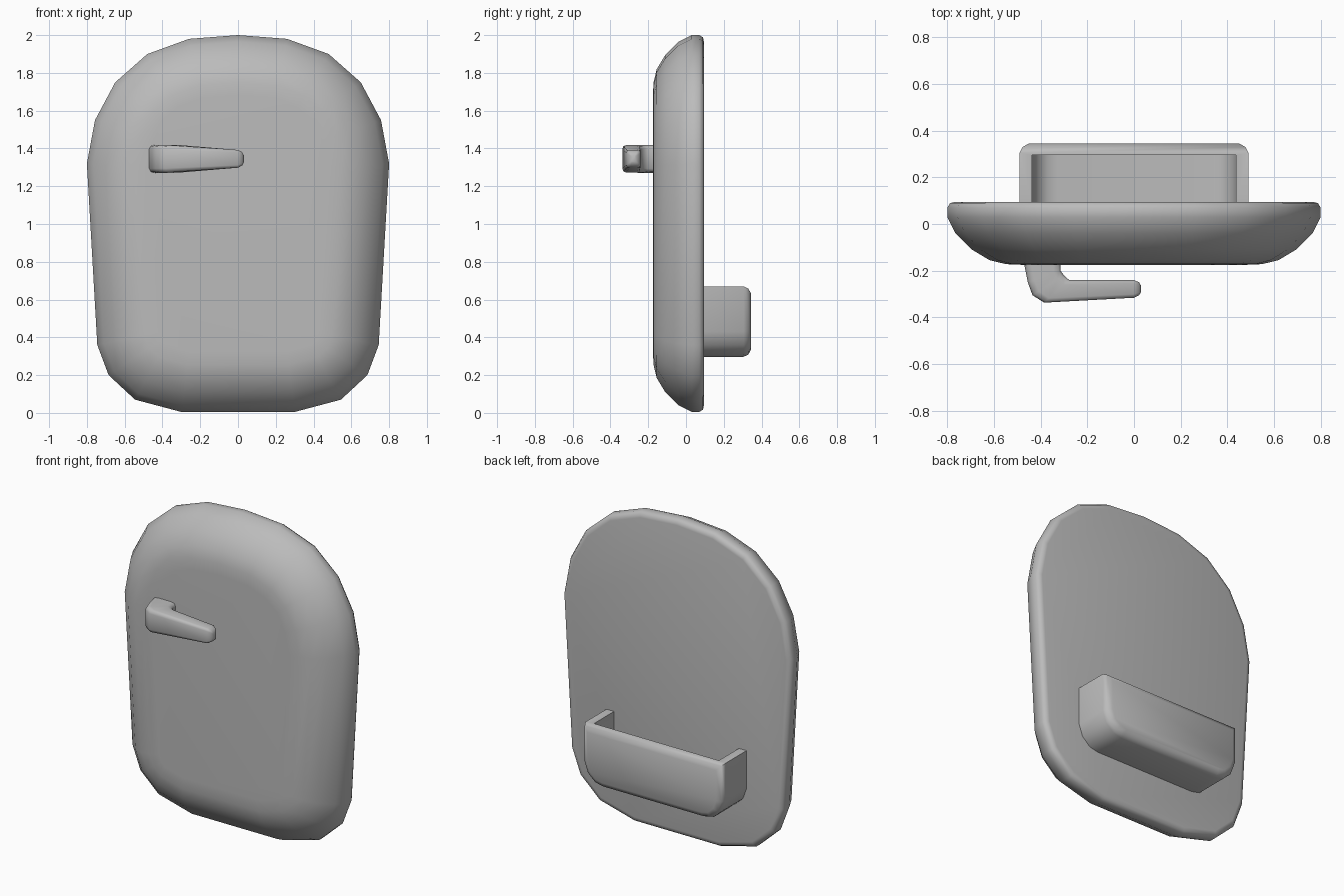
import bpy
import bmesh
from math import radians
from mathutils import Vector

cube = bpy.data.objects.get("Cube")
if cube:
    bpy.data.objects.remove(cube)

grey = bpy.data.materials.new("plain grey")
grey.use_nodes = True
COLOUR = (0.5, 0.5, 0.5, 1)
grey.diffuse_color = COLOUR
grey.node_tree.nodes["Principled BSDF"].inputs["Base Color"].default_value = COLOUR


def offset(outline, d):
    """Inset a closed outline by distance d with mitred corners."""
    out = []
    n = len(outline)
    for i, p in enumerate(outline):
        p = Vector(p)
        a = (p - Vector(outline[i - 1])).normalized()
        b = (Vector(outline[(i + 1) % n]) - p).normalized()
        na, nb = Vector((a.y, -a.x)), Vector((b.y, -b.x))
        out.append(p + (na + nb) * d / (1 + na.dot(nb)))
    return out


def loft(name, rings, angle):
    """Skin a list of equal rings and cap both ends."""
    bm = bmesh.new()
    loops = [[bm.verts.new(p) for p in ring] for ring in rings]
    n = len(loops[0])
    for a, b in zip(loops, loops[1:]):
        for i in range(n):
            j = (i + 1) % n
            bm.faces.new((a[i], a[j], b[j], b[i]))
    bm.faces.new(loops[0])
    bm.faces.new(loops[-1])
    bmesh.ops.recalc_face_normals(bm, faces=bm.faces)
    mesh = bpy.data.meshes.new(name)
    bm.to_mesh(mesh)
    bm.free()
    mesh.materials.append(grey)
    obj = bpy.data.objects.new(name, mesh)
    bpy.context.collection.objects.link(obj)
    smooth(obj, angle)
    return obj


def smooth(obj, angle):
    bpy.ops.object.select_all(action='DESELECT')
    obj.select_set(True)
    bpy.context.view_layer.objects.active = obj
    bpy.ops.object.shade_smooth_by_angle(angle=radians(angle))


def slab(name, outline, steps, angle=50):
    """Loft an x-z outline through (inset, y) steps."""
    rings = [[(p.x, y, p.y) for p in offset(outline, d)] for d, y in steps]
    return loft(name, rings, angle)


def mirrored(half):
    """Clockwise outline from its right half, listed top to bottom."""
    return half + [(-x, z) for x, z in reversed(half) if x > 0]


# Door panel with a flat back and a rounded front
door = mirrored([(0, 2), (0.26, 1.98), (0.48, 1.9), (0.65, 1.75), (0.757, 1.55),
                 (0.8, 1.32), (0.745, 0.36), (0.685, 0.2), (0.545, 0.07), (0.3, 0.005)])
slab("door_panel", door, [(0.035, 0.095), (0.012, 0.09), (0, 0.07), (0, 0.03), (0.035, -0.04),
                          (0.105, -0.11), (0.18, -0.155), (0.25, -0.172), (0.32, -0.175)])

# Storage pocket on the back, hollowed from the top
pocket = mirrored([(0.49, 0.67), (0.49, 0.43), (0.465, 0.36), (0.41, 0.31), (0.35, 0.297)])
bin_obj = slab("storage_pocket", pocket,
               [(0, 0.085), (0, 0.305), (0.012, 0.33), (0.04, 0.345)])
hollow = mirrored([(0.437, 0.9), (0.437, 0.44), (0.41, 0.38), (0.37, 0.353), (0.33, 0.347)])
cutter = slab("pocket_cutter", hollow, [(0, 0.03), (0, 0.295)])
cutter.hide_render = True
cut = bin_obj.modifiers.new("hollow", 'BOOLEAN')
cut.operation = 'DIFFERENCE'
cut.solver = 'EXACT'
cut.object = cutter
bpy.context.view_layer.update()
graph = bpy.context.evaluated_depsgraph_get()
bin_obj.data = bpy.data.meshes.new_from_object(bin_obj.evaluated_get(graph))
bin_obj.modifiers.clear()
bpy.data.objects.remove(cutter)
smooth(bin_obj, 50)

# Pull handle: rounded sections given as outer point, inner point, half height
sections = [((-0.475, -0.15), (-0.315, -0.15), 0.074),
            ((-0.455, -0.25), (-0.315, -0.2), 0.074),
            ((-0.435, -0.305), (-0.3, -0.22), 0.073),
            ((-0.385, -0.337), (-0.278, -0.24), 0.072),
            ((0, -0.316), (0, -0.24), 0.047),
            ((0.022, -0.305), (0.022, -0.25), 0.035),
            ((0.031, -0.29), (0.031, -0.266), 0.018)]
corner = [(0.2, 1), (0.06, 0.93), (0, 0.7)]
ring = corner + [(u, -v) for u, v in reversed(corner)]
ring += [(1 - u, -v) for u, v in corner] + [(1 - u, v) for u, v in reversed(corner)]
rings = []
for outer, inner, h in sections:
    o, i = Vector(outer), Vector(inner)
    rings.append([(*o.lerp(i, u), 1.345 + v * h) for u, v in ring])
loft("pull_handle", rings, 60)
